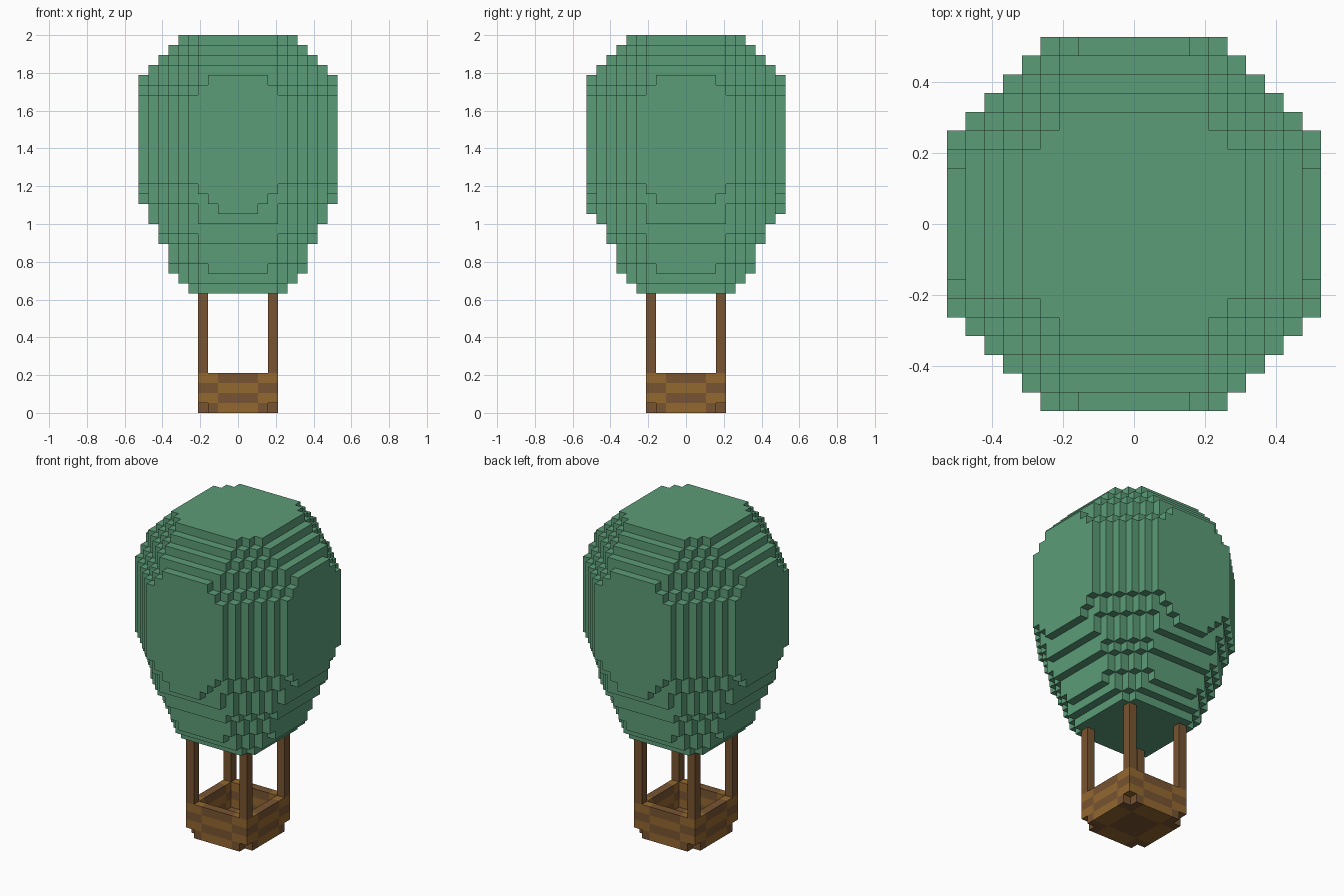
import bpy, bmesh
from mathutils import Vector

if "Cube" in bpy.data.objects:
    bpy.data.objects.remove(bpy.data.objects["Cube"])

V = 2 / 38  # size of one block


def material(name, rgb):
    m = bpy.data.materials.new(name)
    m.use_nodes = True
    col = (*rgb, 1)
    m.diffuse_color = col
    bsdf = next(n for n in m.node_tree.nodes if n.type == 'BSDF_PRINCIPLED')
    bsdf.inputs["Base Color"].default_value = col
    return m


GREEN = material("balloon green", (0.107, 0.332, 0.188))
LIGHT = material("light wicker", (0.296, 0.138, 0.030))
DARK = material("dark wood", (0.188, 0.089, 0.032))


def ring(c):
    """Block index counted outward from the centre plane."""
    return c if c >= 0 else -c - 1


def block_object(name, cells, mats):
    """Outer skin of a set of blocks; cells maps (x, y, z) to a material slot."""
    bm = bmesh.new()
    verts = {}

    def vert(p):
        if p not in verts:
            verts[p] = bm.verts.new(Vector(p) * V)
        return verts[p]

    for cell, slot in cells.items():
        for axis in range(3):
            u, w = (axis + 1) % 3, (axis + 2) % 3
            for side in (0, 1):
                near = list(cell)
                near[axis] += 2 * side - 1
                if tuple(near) in cells:
                    continue
                loop = []
                for du, dw in ((0, 0), (1, 0), (1, 1), (0, 1)):
                    p = list(cell)
                    p[axis] += side
                    p[u] += du
                    p[w] += dw
                    loop.append(vert(tuple(p)))
                face = bm.faces.new(loop if side else loop[::-1])
                face.material_index = slot
    # Merge flat areas of one colour
    bmesh.ops.dissolve_limit(bm, angle_limit=0.01, verts=bm.verts[:],
                             edges=bm.edges[:], delimit={'MATERIAL'})
    me = bpy.data.meshes.new(name)
    bm.to_mesh(me)
    bm.free()
    for m in mats:
        me.materials.append(m)
    ob = bpy.data.objects.new(name, me)
    bpy.context.collection.objects.link(ob)
    return ob


# Balloon layers: first layer, last layer, half width, corner cut (ring sum limit)
LAYERS = [(12, 12, 5, 7), (13, 13, 6, 8), (14, 14, 7, 8), (15, 16, 7, 9),
          (17, 17, 8, 10), (18, 18, 8, 11), (19, 20, 9, 11), (21, 22, 10, 12),
          (23, 31, 10, 13), (32, 32, 10, 12), (33, 33, 10, 11), (34, 34, 9, 11),
          (35, 35, 8, 10), (36, 36, 7, 9), (37, 37, 6, 8)]
balloon = {}
for first, last, half, cut in LAYERS:
    for z in range(first, last + 1):
        for x in range(-half, half):
            for y in range(-half, half):
                i, j = ring(x), ring(y)
                # the lowest wide layer is narrower on its outer faces
                trim = z == 21 and max(i, j) == 9 and min(i, j) > 2
                if i + j <= cut and not trim:
                    balloon[x, y, z] = 0
# Lower lip on the front and back faces
for x in range(-2, 2):
    for y in (-10, 9):
        balloon[x, y, 20] = 0
block_object("balloon_envelope", balloon, [GREEN])

# Woven basket: floor without its corners, then three layers of wall
basket = {}
for z in range(4):
    for x in range(-4, 4):
        for y in range(-4, 4):
            i, j = ring(x), ring(y)
            if (z == 0 and i + j < 6) or (z > 0 and max(i, j) == 3):
                patch = (i >= 2) == (j >= 2)
                basket[x, y, z] = int(patch == (z % 2 == 0))
block_object("basket", basket, [LIGHT, DARK])

# Corner posts between basket and balloon
for x, sx in ((-4, "right"), (3, "left")):
    for y, sy in ((-4, "front"), (3, "back")):
        block_object(f"post_{sy}_{sx}", {(x, y, z): 0 for z in range(4, 12)}, [DARK])
